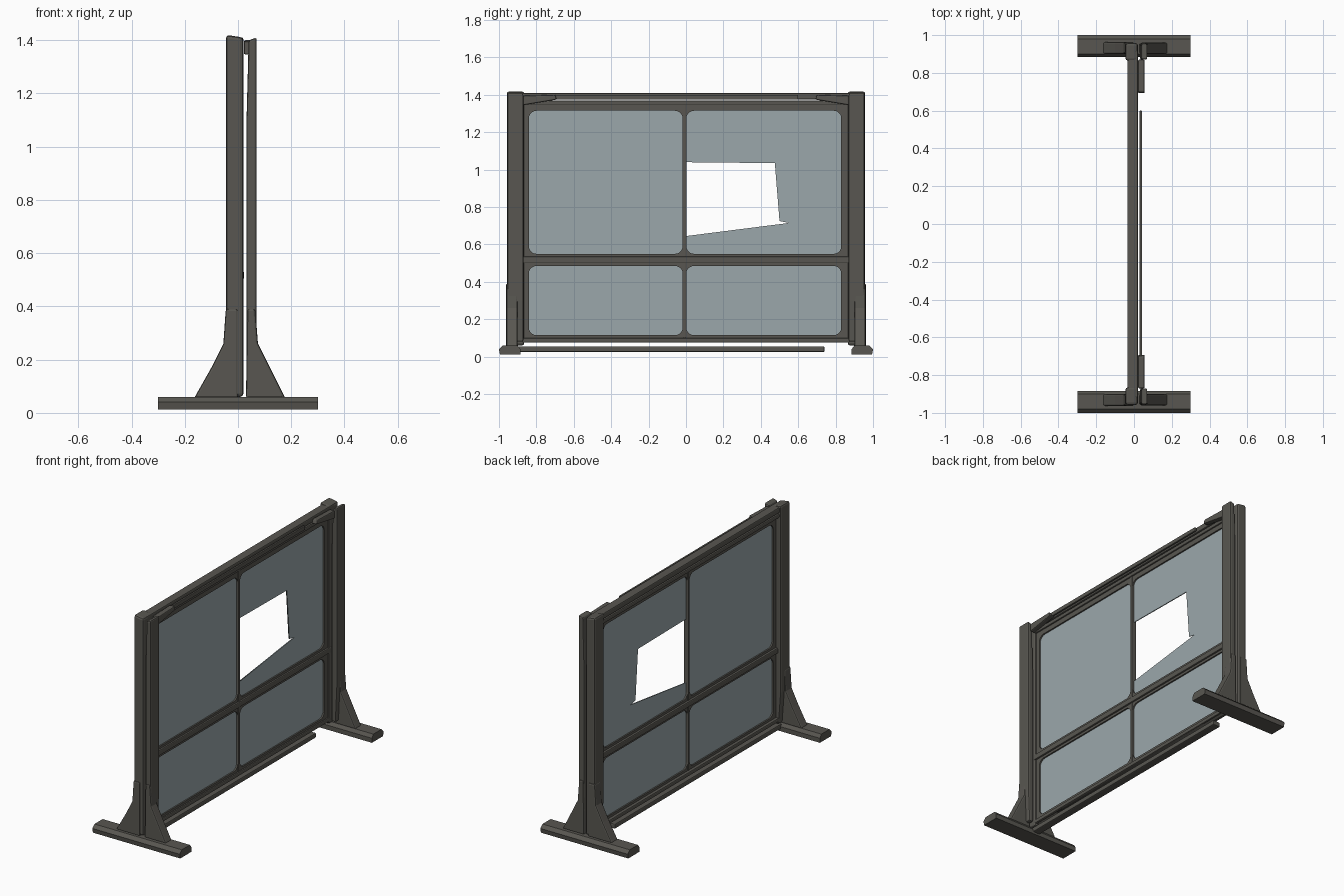
import bpy, bmesh, math
from mathutils import Vector

if "Cube" in bpy.data.objects:
    bpy.data.objects.remove(bpy.data.objects["Cube"])


def material(name, rgb):
    m = bpy.data.materials.new(name)
    m.diffuse_color = (*rgb, 1)
    m.use_nodes = True
    m.node_tree.nodes["Principled BSDF"].inputs["Base Color"].default_value = m.diffuse_color
    return m


METAL = material("dark grey metal", (0.098, 0.094, 0.082))
GLASS = material("blue grey pane", (0.33, 0.39, 0.41))


def add(name, bm, mat, bevel=0.0):
    bmesh.ops.recalc_face_normals(bm, faces=bm.faces[:])
    me = bpy.data.meshes.new(name)
    bm.to_mesh(me)
    bm.free()
    me.materials.append(mat)
    ob = bpy.data.objects.new(name, me)
    bpy.context.collection.objects.link(ob)
    if bevel:
        b = ob.modifiers.new("bevel", "BEVEL")
        b.width, b.segments = bevel, 2
    return ob


def prism(name, pts, a, b, place, mat=METAL, bevel=0.0):
    """Extrude a 2D profile between a and b; place maps (u, v, w) to xyz."""
    bm = bmesh.new()
    ends = [[bm.verts.new(place(u, v, w)) for u, v in pts] for w in (a, b)]
    bm.faces.new(ends[0])
    bm.faces.new(ends[1])
    n = len(pts)
    for i in range(n):
        j = (i + 1) % n
        bm.faces.new((ends[0][i], ends[0][j], ends[1][j], ends[1][i]))
    return add(name, bm, mat, bevel)


def box(name, x0, x1, y0, y1, z0, z1, bevel=0.006):
    pts = [(x0, z0), (x1, z0), (x1, z1), (x0, z1)]
    return prism(name, pts, y0, y1, lambda u, v, w: (u, w, v), METAL, bevel)


def rect(y0, y1, z0, z1, r=0.0):
    if not r:
        return [(y0, z0), (y1, z0), (y1, z1), (y0, z1)]
    out = []
    for k, (cy, cz) in enumerate([(y1 - r, z1 - r), (y0 + r, z1 - r),
                                  (y0 + r, z0 + r), (y1 - r, z0 + r)]):
        for i in range(6):
            t = math.pi / 2 * (k + i / 5)
            out.append((cy + r * math.cos(t), cz + r * math.sin(t)))
    return out


def sheet(name, loops, x, half, mat):
    """Flat plate in the yz plane; loops after the first are openings."""
    cu = bpy.data.curves.new(name, "CURVE")
    cu.dimensions = "2D"
    cu.fill_mode = "BOTH"
    cu.extrude = half
    for loop in loops:
        s = cu.splines.new("POLY")
        s.points.add(len(loop) - 1)
        for p, (y, z) in zip(s.points, loop):
            p.co = (y, z, 0, 1)
        s.use_cyclic_u = True
    tmp = bpy.data.objects.new(name, cu)
    bpy.context.collection.objects.link(tmp)
    dg = bpy.context.evaluated_depsgraph_get()
    me = bpy.data.meshes.new_from_object(tmp.evaluated_get(dg))
    bpy.data.objects.remove(tmp)
    for v in me.vertices:
        y, z, d = v.co
        v.co = Vector((x + d, y, z))
    me.materials.clear()
    me.materials.append(mat)
    bpy.context.collection.objects.link(bpy.data.objects.new(name, me))


# Glass, with the missing piece in the upper pane
sheet("glass_panes", [rect(-0.86, 0.86, 0.09, 1.34),
                      [(0.0, 0.645), (0.55, 0.715), (0.50, 0.725),
                       (0.475, 1.035), (0.0, 1.04)]], 0.0, 0.003, GLASS)

# Flat frame with four rounded openings
openings = [rect(a, b, z0, z1, 0.04)
            for a, b in ((-0.84, -0.018), (0.002, 0.83))
            for z0, z1 in ((0.115, 0.485), (0.55, 1.315))]
sheet("panel_frame", [rect(-0.92, 0.92, 0.075, 1.365)] + openings,
      0.0, 0.012, METAL)

# Rails and centre mullion
box("top_rail", -0.035, 0.02, -0.92, 0.92, 1.375, 1.41)
box("top_inner_rail", -0.035, 0.02, -0.92, 0.92, 1.345, 1.37)
box("middle_rail", -0.025, 0.022, -0.90, 0.90, 0.50, 0.535)
box("lower_rail", -0.03, 0.02, -0.90, 0.90, 0.075, 0.10)
box("bottom_strip", -0.03, 0.02, -0.92, 0.74, 0.025, 0.055)
box("centre_mullion", -0.016, 0.016, -0.016, 0.0, 0.10, 1.35, 0.004)
box("top_front_strip", 0.03, 0.042, -0.7, 0.6, 1.375, 1.40, 0.003)

for side, label in ((-1, "front"), (1, "back")):
    def xz(u, v, w, s=side):
        return (u, s * w, v)

    def yz(u, v, w, s=side):
        return (w, s * u, v)

    # Split upright post, leaving a narrow slot between its halves
    prism(label + "_post_left", [(-0.03, 0.06), (0.02, 0.06), (0.02, 1.41),
                                 (-0.045, 1.42), (-0.045, 0.26)],
          0.865, 0.958, xz, METAL, 0.012)
    prism(label + "_post_right", [(0.032, 0.08), (0.06, 0.08), (0.07, 0.3),
                                  (0.07, 1.41), (0.04, 1.40), (0.032, 1.1)],
          0.87, 0.955, xz, METAL, 0.008)
    # Corner caps at the ends of the top rail
    prism(label + "_corner_cap", [(0.69, 1.375), (0.87, 1.345),
                                  (0.87, 1.395), (0.70, 1.40)],
          0.022, 0.056, yz, METAL, 0.006)
    # Flared gussets where the post meets the foot
    prism(label + "_gusset_left", [(0.0, 0.055), (0.0, 0.39), (-0.046, 0.39),
                                   (-0.055, 0.26), (-0.10, 0.17),
                                   (-0.165, 0.055)],
          0.90, 0.963, xz, METAL, 0.008)
    prism(label + "_gusset_right", [(0.03, 0.055), (0.035, 0.39),
                                    (0.065, 0.39), (0.075, 0.26),
                                    (0.12, 0.17), (0.178, 0.055)],
          0.90, 0.96, xz, METAL, 0.008)
    # Foot bar with chamfered top
    prism(label + "_foot", [(0.885, 0.012), (0.995, 0.012), (1.0, 0.04),
                            (0.98, 0.06), (0.90, 0.06), (0.885, 0.04)],
          -0.30, 0.30, yz, METAL)
